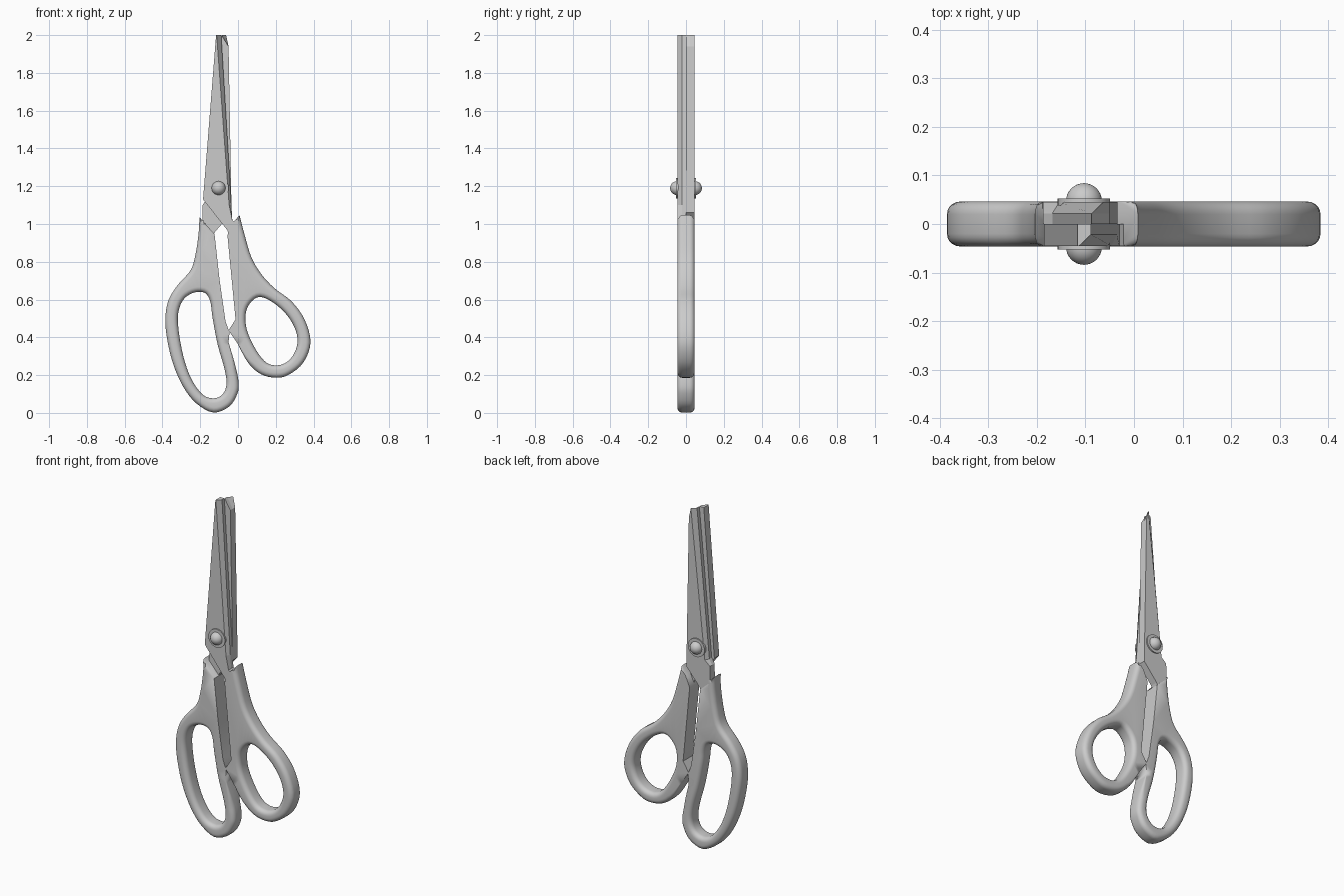
import bpy, bmesh, math
from mathutils import Vector

if "Cube" in bpy.data.objects:
    bpy.data.objects.remove(bpy.data.objects["Cube"])

HALF = 0.046      # half thickness of the handles
ROUND = 0.026     # edge rounding of the handles


def finish(bm, name, smooth=None):
    bmesh.ops.remove_doubles(bm, verts=bm.verts, dist=0.0003)
    bmesh.ops.recalc_face_normals(bm, faces=bm.faces)
    mesh = bpy.data.meshes.new(name)
    bm.to_mesh(mesh)
    bm.free()
    ob = bpy.data.objects.new(name, mesh)
    bpy.context.collection.objects.link(ob)
    if smooth:
        bpy.ops.object.select_all(action='DESELECT')
        ob.select_set(True)
        bpy.context.view_layer.objects.active = ob
        bpy.ops.object.shade_smooth_by_angle(angle=math.radians(smooth))
    return ob


def spline(pts, closed, steps=4):
    """Smooth curve through the points."""
    p = [Vector(q) for q in pts]
    n = len(p)
    get = (lambda i: p[i % n]) if closed else (lambda i: p[max(0, min(n - 1, i))])
    out = []
    for i in range(n if closed else n - 1):
        a, b, c, d = (get(i + k) for k in (-1, 0, 1, 2))
        for s in range(steps):
            t = s / steps
            out.append(0.5 * (2 * b + (c - a) * t + (2 * a - 5 * b + 4 * c - d) * t * t
                              + (3 * b - a - 3 * c + d) * t ** 3))
    return out if closed else out + [p[-1]]


def wall(bm, loop, radii, hole):
    """Rounded side wall along a loop; returns its front and back border edges."""
    n = len(loop)
    area = sum(loop[i - 1].cross(loop[i]) for i in range(n))
    sign = (1 if area > 0 else -1) * (-1 if hole else 1)
    inward = []
    for i in range(n):
        d1 = (loop[i] - loop[i - 1]).normalized()
        d2 = (loop[(i + 1) % n] - loop[i]).normalized()
        n1, n2 = Vector((-d1.y, d1.x)), Vector((-d2.y, d2.x))
        inward.append(sign * (n1 + n2) / max(0.5, 1 + n1.dot(n2)))
    rings = []
    profile = [(-1, -90 + 18 * k) for k in range(6)] + [(1, 18 * k) for k in range(6)]
    for side, deg in profile:
        t = math.radians(deg)
        ring = []
        for p, m, r in zip(loop, inward, radii):
            q = p + m * r * (1 - math.cos(t))
            ring.append(bm.verts.new((q.x, side * (HALF - r) + r * math.sin(t), q.y)))
        rings.append(ring)
    for a, b in zip(rings, rings[1:]):
        for i in range(n):
            bm.faces.new((a[i - 1], a[i], b[i], b[i - 1]))
    return [[bm.edges.get((r[i - 1], r[i])) for i in range(n)] for r in (rings[0], rings[-1])]


def handle(name, curved, straight, hole):
    bm = bmesh.new()
    outer = spline(curved, False)
    radii = [ROUND * min(1, (len(outer) - 1 - i) / 5) for i in range(len(outer))]
    outer += [Vector(q) for q in straight]
    radii += [0.0] * len(straight)
    inner = spline(hole, True)
    rims_a = wall(bm, outer, radii, False)
    rims_b = wall(bm, inner, [ROUND] * len(inner), True)
    for ea, eb, y in zip(rims_a, rims_b, (-1, 1)):
        bmesh.ops.triangle_fill(bm, use_beauty=True, edges=ea + eb, normal=(0, y, 0))
    return finish(bm, name, 35)


def blade(name, outline, side):
    """Flat blade: (x, z, shift) where shift moves the outer face to make the ground edge."""
    bm = bmesh.new()
    rings = [[bm.verts.new((x, 0, z)) for x, z, s in outline],
             [bm.verts.new((x, side * 0.022, z)) for x, z, s in outline],
             [bm.verts.new((x + s, side * 0.045, z)) for x, z, s in outline]]
    n = len(outline)
    for a, b in zip(rings, rings[1:]):
        for i in range(n):
            bm.faces.new((a[i - 1], a[i], b[i], b[i - 1]))
    bm.faces.new(rings[0])
    bm.faces.new(rings[-1])
    return finish(bm, name)


# Handles: long left loop and short right loop
handle("left_handle",
       [(-.204, 1.036), (-.209, .946), (-.225, .84), (-.251, .755), (-.32, .676), (-.368, .596),
        (-.385, .495), (-.373, .379), (-.341, .252), (-.288, .135), (-.22, .05), (-.13, .002),
        (-.045, .035), (-.003, .103), (.003, .162), (-.013, .246), (-.05, .374)],
       [(-.045, .427), (-.066, .485), (-.098, .707), (-.124, .946)],
       [(-.225, .639), (-.172, .633), (-.146, .586), (-.135, .506), (-.108, .363), (-.071, .231),
        (-.061, .151), (-.082, .098), (-.13, .077), (-.188, .098), (-.246, .178), (-.288, .294),
        (-.315, .442), (-.315, .538), (-.283, .607)])
handle("right_handle",
       [(.008, 1.047), (.034, .946), (.071, .824), (.124, .734), (.193, .66), (.283, .591),
        (.352, .495), (.384, .374), (.347, .268), (.272, .204), (.204, .186), (.124, .204),
        (.056, .262), (-.003, .368)],
       [(-.05, .437), (-.013, .495), (-.056, .941), (-.029, 1.004)],
       [(.103, .612), (.167, .596), (.246, .533), (.299, .453), (.315, .374), (.288, .299),
        (.235, .257), (.167, .257), (.114, .305), (.061, .40), (.04, .48), (.05, .559)])

# Blades with their tangs crossing at the pivot
blade("front_blade",
      [(-.116, 2, 0), (-.089, 2, -.024), (-.035, 1.10, -.012), (-.03, 1.02, 0), (-.006, 1.0, 0),
       (-.006, .93, 0), (-.05, .93, 0), (-.055, .965, 0), (-.185, 1.13, 0)], -1)
blade("back_blade",
      [(-.05, 1.94, 0), (-.087, 2, .024), (-.168, 1.13, .014), (-.187, 1.10, 0), (-.188, 1.0, 0),
       (-.17, .94, 0), (-.13, .94, 0), (-.12, .96, 0), (-.034, 1.06, 0)], 1)

# Pivot: pin with a thin washer and a domed head on each side
for side, label in ((-1, "front"), (1, "back")):
    for part, rad, y, ball in (("washer", .054, .045, False), ("rivet_head", .037, .047, True)):
        bm = bmesh.new()
        if ball:
            bmesh.ops.create_uvsphere(bm, u_segments=32, v_segments=16, radius=rad)
        else:
            bmesh.ops.create_cone(bm, cap_ends=True, segments=32, radius1=rad, radius2=rad, depth=.014)
        ob = finish(bm, label + "_" + part, 35)
        ob.location = (-.103, side * y, 1.19)
        ob.rotation_euler.x = math.pi / 2
